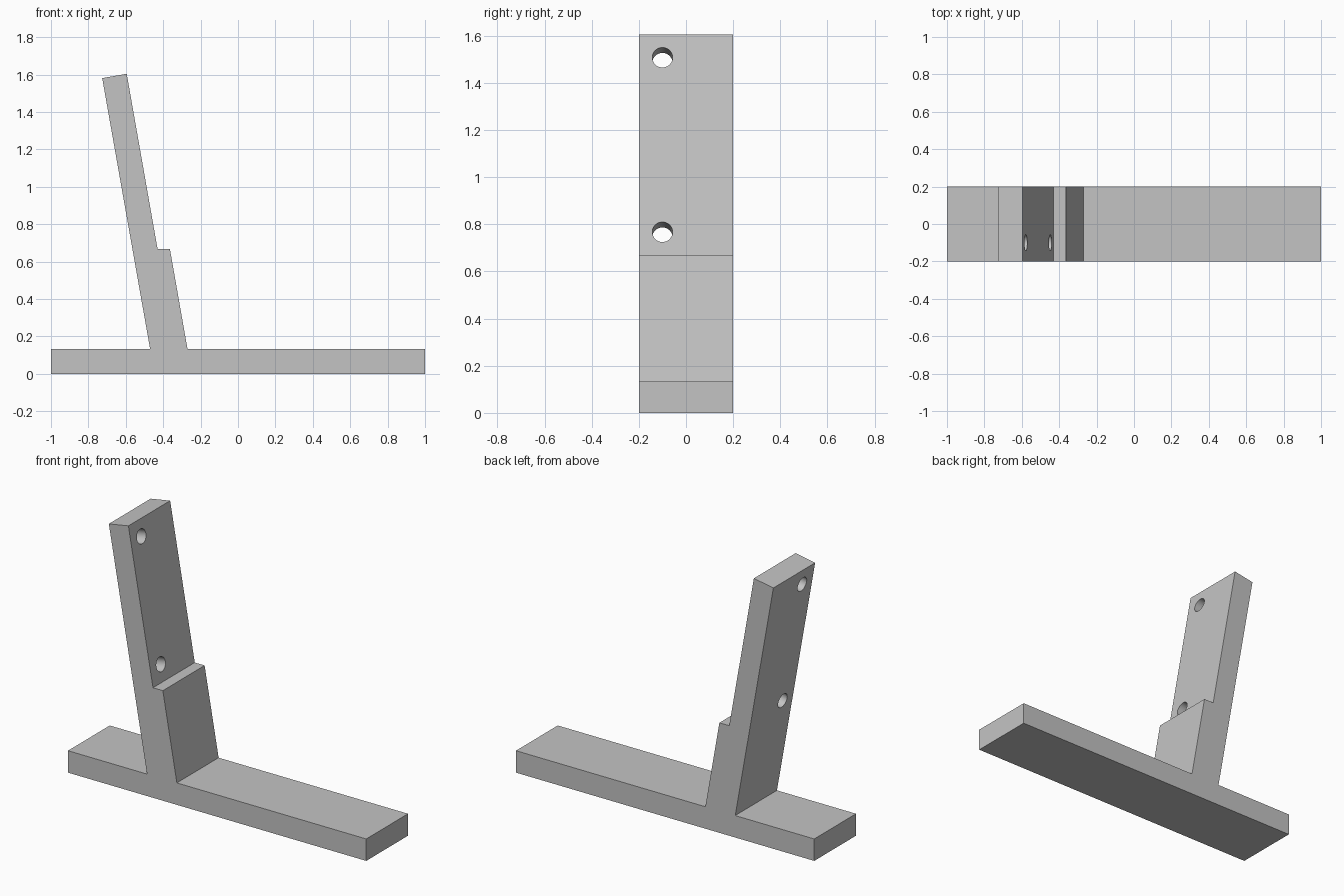
import bpy
import bmesh
import math
from mathutils import Vector

if "Cube" in bpy.data.objects:
    bpy.data.objects.remove(bpy.data.objects["Cube"], do_unlink=True)

DEPTH = 0.4
BASE_TOP = 0.133
LEAN = math.radians(10)

grey = bpy.data.materials.new("light_grey")
grey.use_nodes = True
colour = (0.55, 0.55, 0.55, 1)
grey.diffuse_color = colour
grey.node_tree.nodes["Principled BSDF"].inputs["Base Color"].default_value = colour

# Side profile: flat foot with a leaning, stepped upright
profile = [
    (-1, 0), (1, 0), (1, BASE_TOP), (-0.27, BASE_TOP),
    (-0.364, 0.667), (-0.43, 0.667), (-0.595, 1.604),
    (-0.726, 1.581), (-0.47, BASE_TOP), (-1, BASE_TOP),
]
bm = bmesh.new()
face = bm.faces.new([bm.verts.new((x, -DEPTH / 2, z)) for x, z in profile])
extruded = bmesh.ops.extrude_face_region(bm, geom=[face])["geom"]
bmesh.ops.translate(bm, vec=(0, DEPTH, 0),
                    verts=[v for v in extruded if isinstance(v, bmesh.types.BMVert)])
bmesh.ops.recalc_face_normals(bm, faces=bm.faces)
mesh = bpy.data.meshes.new("stand")
bm.to_mesh(mesh)
bm.free()
mesh.materials.append(grey)
stand = bpy.data.objects.new("stand", mesh)
bpy.context.collection.objects.link(stand)

# Two round holes drilled square to the leaning upright
axis = Vector((math.cos(LEAN), 0, math.sin(LEAN)))
for z in (0.767, 1.507):
    x = -0.43 - (z - 0.667) * math.tan(LEAN)
    centre = Vector((x, -0.1, z)) - axis * 0.066
    bpy.ops.mesh.primitive_cylinder_add(
        vertices=48, radius=0.043, depth=0.3, location=centre,
        rotation=axis.to_track_quat("Z", "Y").to_euler())
    cutter = bpy.context.object
    cutter.name = "hole_cutter"
    cutter.hide_render = True
    cutter.data.materials.append(grey)
    cut = stand.modifiers.new("hole", "BOOLEAN")
    cut.operation = "DIFFERENCE"
    cut.solver = "EXACT"
    cut.object = cutter
    bpy.context.view_layer.objects.active = stand
    bpy.ops.object.modifier_apply(modifier=cut.name)
    bpy.data.objects.remove(cutter, do_unlink=True)

# Smooth hole walls, crisp edges
bpy.ops.object.select_all(action="DESELECT")
stand.select_set(True)
bpy.context.view_layer.objects.active = stand
bpy.ops.object.shade_smooth_by_angle(angle=math.radians(30))
